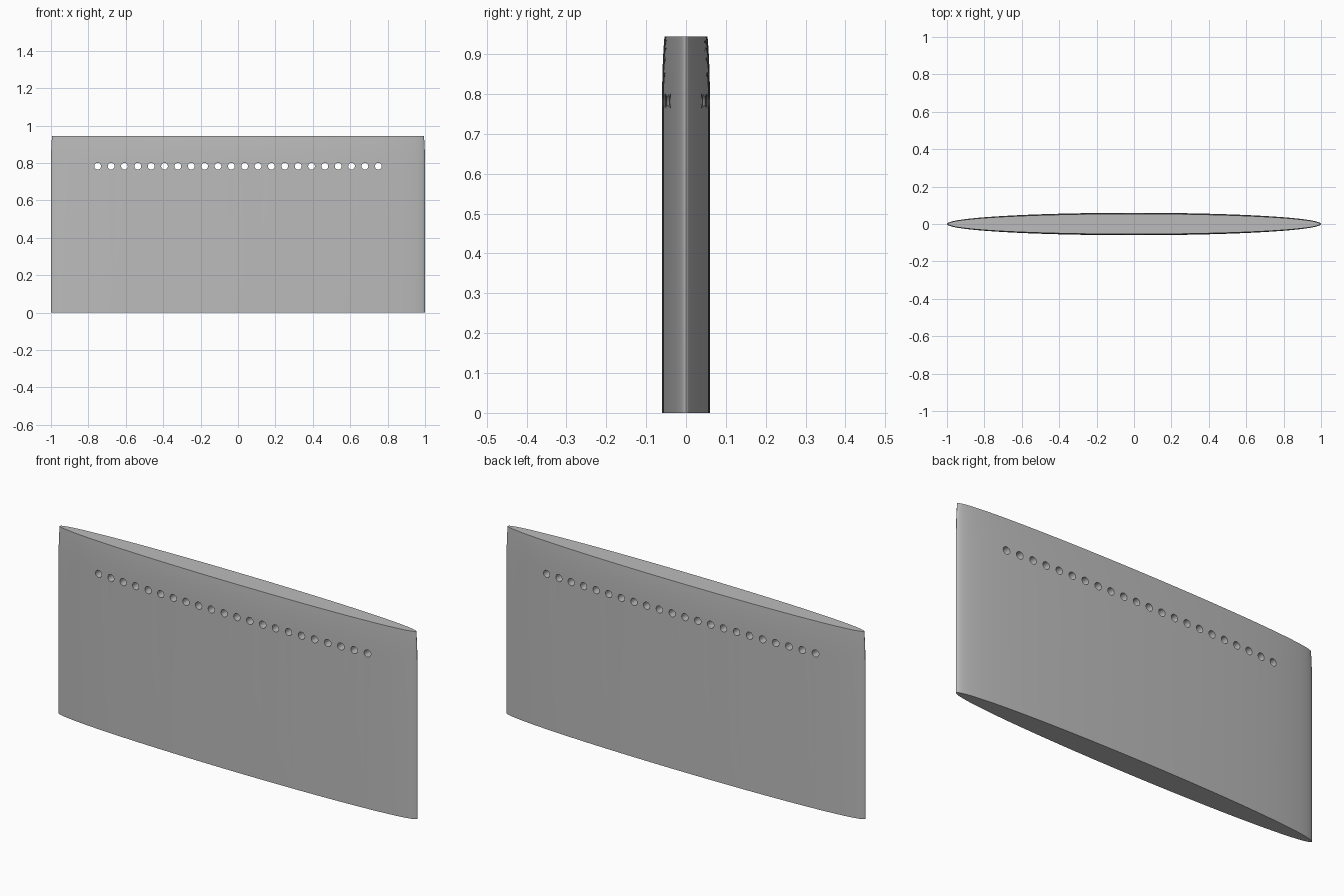
import bpy, bmesh, math
from mathutils import Matrix

cube = bpy.data.objects.get("Cube")
if cube:
    bpy.data.objects.remove(cube, do_unlink=True)

grey = bpy.data.materials.new("light grey")
grey.use_nodes = True
colour = (0.5, 0.5, 0.5, 1)
grey.diffuse_color = colour
grey.node_tree.nodes["Principled BSDF"].inputs["Base Color"].default_value = colour


def make_object(name, bm):
    bmesh.ops.recalc_face_normals(bm, faces=bm.faces)
    mesh = bpy.data.meshes.new(name)
    bm.to_mesh(mesh)
    bm.free()
    mesh.materials.append(grey)
    obj = bpy.data.objects.new(name, mesh)
    bpy.context.collection.objects.link(obj)
    return obj


# Thin elliptical panel, gently rounded inwards towards its flat top
SIDES = 128
layers = [(0, 0), (0.80, 0), (0.84, 0.0005), (0.88, 0.0018),
          (0.915, 0.0036), (0.945, 0.006)]
bm = bmesh.new()
rings = []
for z, inset in layers:
    angles = [2 * math.pi * i / SIDES for i in range(SIDES)]
    rings.append([bm.verts.new(((1 - inset) * math.cos(a),
                                (0.06 - inset) * math.sin(a), z)) for a in angles])
for low, high in zip(rings, rings[1:]):
    for i in range(SIDES):
        j = (i + 1) % SIDES
        bm.faces.new((low[i], low[j], high[j], high[i]))
bm.faces.new(rings[0])
bm.faces.new(rings[-1])
panel = make_object("panel", bm)

# Row of round holes through the panel
HOLES = 22
bm = bmesh.new()
for i in range(HOLES):
    x = -0.75 + 1.5 * i / (HOLES - 1)
    place = Matrix.Translation((x, 0, 0.783)) @ Matrix.Rotation(math.pi / 2, 4, "X")
    bmesh.ops.create_cone(bm, cap_ends=True, segments=24, radius1=0.018,
                          radius2=0.018, depth=0.3, matrix=place)
cutter = make_object("hole_cutter", bm)
cutter.hide_render = True

cut = panel.modifiers.new("holes", "BOOLEAN")
cut.operation = "DIFFERENCE"
cut.solver = "EXACT"
cut.object = cutter

bpy.ops.object.select_all(action="DESELECT")
panel.select_set(True)
bpy.context.view_layer.objects.active = panel
bpy.ops.object.modifier_apply(modifier=cut.name)
bpy.data.objects.remove(cutter, do_unlink=True)

# Smooth sides with crisp rims
bpy.ops.object.shade_smooth_by_angle(angle=math.radians(35))
